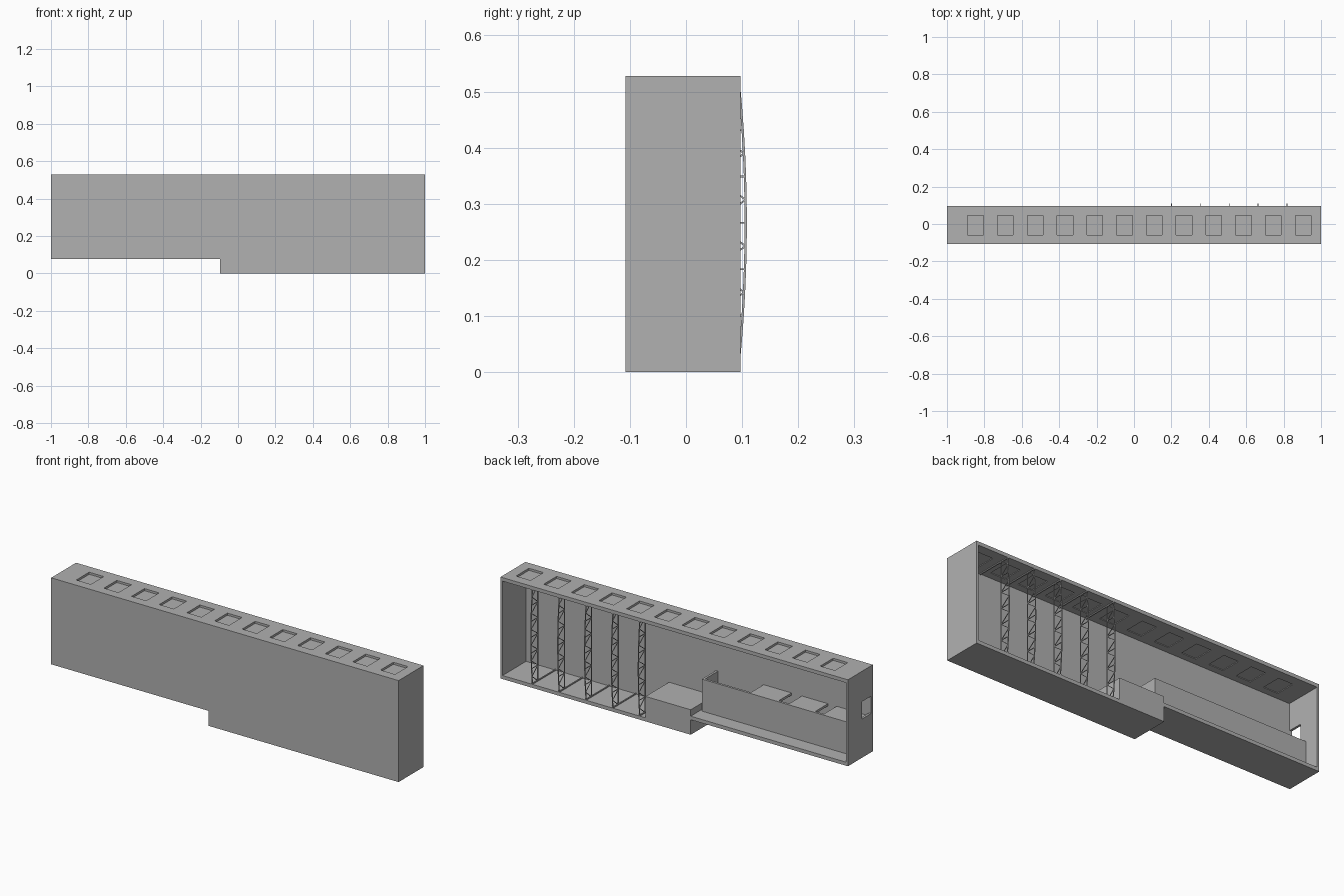
import bpy, bmesh, math
from mathutils import Vector, Matrix

if "Cube" in bpy.data.objects:
    bpy.data.objects.remove(bpy.data.objects["Cube"])

grey = bpy.data.materials.new("plain_grey")
grey.diffuse_color = (0.44, 0.44, 0.44, 1)
grey.use_nodes = True
grey.node_tree.nodes["Principled BSDF"].inputs["Base Color"].default_value = grey.diffuse_color

Y0, Y1, TOP = -0.108, 0.097, 0.528    # front wall, open back edge, roof
LOW, STEP = 0.078, -0.095             # underside of raised floor, step position
T, SLAB = 0.012, 0.0185               # wall and slab thickness


def finish(name, bm):
    me = bpy.data.meshes.new(name)
    bmesh.ops.recalc_face_normals(bm, faces=bm.faces)
    bm.to_mesh(me)
    bm.free()
    me.materials.append(grey)
    ob = bpy.data.objects.new(name, me)
    bpy.context.scene.collection.objects.link(ob)
    return ob


def add_box(bm, x, y, z):
    size = Vector((x[1] - x[0], y[1] - y[0], z[1] - z[0]))
    mid = Vector((sum(x) / 2, sum(y) / 2, sum(z) / 2))
    m = Matrix.Translation(mid) @ Matrix.Diagonal((*size, 1))
    bmesh.ops.create_cube(bm, size=1, matrix=m)


def boxes(name, *specs):
    bm = bmesh.new()
    for s in specs:
        add_box(bm, *s)
    return finish(name, bm)


def add_bar(bm, a, b, w=0.004):
    a, b = Vector(a), Vector(b)
    d = b - a
    rot = d.to_track_quat('Z', 'Y').to_matrix().to_4x4()
    m = Matrix.Translation((a + b) / 2) @ rot @ Matrix.Diagonal((w, w, d.length + w * 0.5, 1))
    bmesh.ops.create_cube(bm, size=1, matrix=m)


def cut(ob, cutter):
    mod = ob.modifiers.new("cut", 'BOOLEAN')
    mod.operation, mod.solver, mod.object = 'DIFFERENCE', 'EXACT', cutter
    cutter.hide_render = True
    cutter.hide_viewport = True


# stepped front wall
bm = bmesh.new()
outline = [(-1, LOW), (STEP, LOW), (STEP, 0), (1, 0), (1, TOP), (-1, TOP)]
face = bm.faces.new([bm.verts.new((x, Y0, z)) for x, z in outline])
ext = bmesh.ops.extrude_face_region(bm, geom=[face])
bmesh.ops.translate(bm, vec=(0, T, 0), verts=[v for v in ext["geom"] if isinstance(v, bmesh.types.BMVert)])
finish("front_wall", bm)

# end walls, the left one with a doorway
IN = Y0 + T
boxes("right_end_wall", ((1 - T, 1), (IN, Y1), (0, TOP)))
left = boxes("left_end_wall", ((-1, -1 + T), (IN, Y1), (LOW, TOP)))
cut(left, boxes("doorway_cutter", ((-1.1, -0.9), (-0.094, -0.018), (0.28, 0.37))))

# floors and the solid step block between them
boxes("lower_floor", ((0.165, 1 - T), (IN, Y1), (0, SLAB)))
boxes("upper_floor", ((-1 + T, STEP), (IN, Y1), (LOW, LOW + SLAB)))
boxes("step_block", ((STEP, 0.165), (IN, Y1), (0, 0.13)))

# roof slab with a row of recessed skylights
roof = boxes("roof", ((-1 + T, 1 - T), (IN, Y1), (TOP - SLAB, TOP)))
lights = [-0.847 + 0.1592 * i for i in range(12)]
cut(roof, boxes("skylight_cutter", *[((x - 0.042, x + 0.042), (-0.06, 0.046), (0.4, 0.6)) for x in lights]))
boxes("skylight_panes", *[((x - 0.043, x + 0.043), (-0.061, 0.047), (0.513, 0.517)) for x in lights])

# partitions and landing platforms of the raised room
WALL, PZ = 0.02, 0.263
base = LOW + SLAB
boxes("room_long_wall", ((-1 + T, -0.105), (WALL - T, WALL), (base, PZ)))
boxes("room_cross_walls", *[((x - T, x), (IN, WALL - T), (base, PZ)) for x in (-0.105, -0.38)])
boxes("room_platforms", *[((a, b), (IN, WALL - T), (PZ - 0.012, PZ))
                          for a, b in ((-0.54, -0.392), (-0.75, -0.60), (-1 + T, -0.80))])

# bowed wall trusses with floor and ceiling ribs
ZM, HALF, BAY = 0.266, 0.2475, 0.0825
INNER = 0.05


def outer(z):
    return 0.1065 - 0.2 * (z - ZM) ** 2


for i in range(5):
    x = 0.2 + 0.1545 * i
    bm = bmesh.new()
    add_bar(bm, (x, INNER, ZM - HALF), (x, INNER, ZM + HALF))
    for k in range(7):
        z = ZM - HALF + BAY * k
        add_bar(bm, (x, INNER, z), (x, outer(z), z), 0.003)
        if k < 6:
            zm, zn = z + BAY / 2, z + BAY
            add_bar(bm, (x, outer(z), z), (x, outer(zm), zm))
            add_bar(bm, (x, outer(zm), zm), (x, outer(zn), zn))
            add_bar(bm, (x, INNER, z), (x, outer(zm), zm), 0.003)
            add_bar(bm, (x, INNER, zn), (x, outer(zm), zm), 0.003)
    for z in (SLAB + 0.002, TOP - SLAB - 0.002):
        add_box(bm, (x - 0.003, x + 0.003), (IN, Y1), (z - 0.003, z + 0.003))
    finish("wall_truss_%d" % (i + 1), bm)
